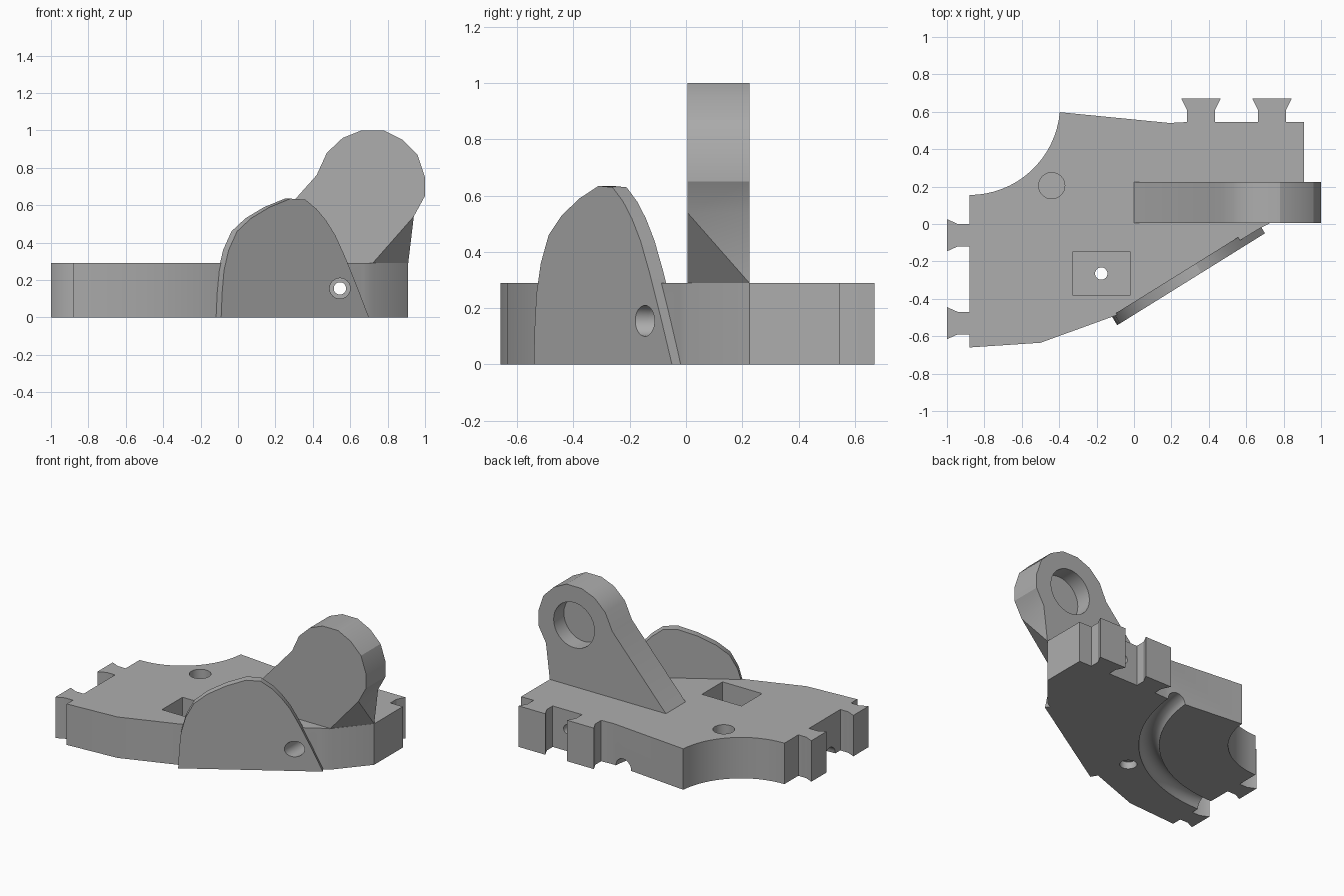
import bpy, bmesh, math
from mathutils import Vector

cube = bpy.data.objects.get("Cube")
if cube:
    bpy.data.objects.remove(cube, do_unlink=True)

grey = bpy.data.materials.new("plain grey")
grey.use_nodes = True
grey.diffuse_color = (0.42, 0.42, 0.42, 1)
grey.node_tree.nodes["Principled BSDF"].inputs["Base Color"].default_value = (0.42, 0.42, 0.42, 1)

PLATE_TOP = 0.29


def finish(bm, name):
    bmesh.ops.recalc_face_normals(bm, faces=bm.faces)
    mesh = bpy.data.meshes.new(name)
    bm.to_mesh(mesh)
    bm.free()
    mesh.materials.append(grey)
    obj = bpy.data.objects.new(name, mesh)
    bpy.context.collection.objects.link(obj)
    return obj


def prism(points, offset):
    """Closed solid swept from a flat outline along an offset."""
    bm = bmesh.new()
    face = bm.faces.new([bm.verts.new(p) for p in points])
    moved = bmesh.ops.extrude_face_region(bm, geom=[face], use_keep_orig=True)
    bmesh.ops.translate(bm, vec=offset,
                        verts=[v for v in moved["geom"] if isinstance(v, bmesh.types.BMVert)])
    return bm


def cylinder(name, start, end, radius):
    axis = Vector(end) - Vector(start)
    bpy.ops.mesh.primitive_cylinder_add(vertices=32, radius=radius, depth=axis.length,
                                        location=(Vector(start) + Vector(end)) / 2,
                                        rotation=axis.to_track_quat('Z', 'Y').to_euler())
    obj = bpy.context.object
    obj.name = name
    obj.data.materials.append(grey)
    return obj


def cut(target, cutters):
    bpy.context.view_layer.objects.active = target
    for c in cutters:
        c.hide_render = True
        mod = target.modifiers.new("cut", 'BOOLEAN')
        mod.operation = 'DIFFERENCE'
        mod.solver = 'EXACT'
        mod.object = c
        bpy.ops.object.modifier_apply(modifier=mod.name)


def tail(center, root, tip, neck=0.075, flare=0.105):
    """Dovetail outline as (along edge, outward) pairs."""
    knee = root + (tip - root) * 0.52
    half = [(neck, root), (neck, knee), (flare, tip)]
    return [(center + w, d) for w, d in half] + [(center - w, d) for w, d in reversed(half)]


# Base plate outline: front edge, back tails, scooped corner, left tails
outline = [(-0.88, -0.66), (-0.5, -0.635), (-0.1, -0.49), (0.67, -0.025), (0.72, 0),
           (0.91, 0.225), (0.91, 0.545)]
for x in (0.738, 0.358):
    outline += tail(x, 0.545, 0.67)
outline += [(0.19, 0.54)]
scoop = Vector((-0.88, 0.64))
for i in range(17):
    a = math.radians(-5 - 85 * i / 16)
    outline.append((scoop.x + 0.485 * math.cos(a), scoop.y + 0.485 * math.sin(a)))
for y in (-0.06, -0.53):
    outline += [(-d, w) for w, d in tail(y, 0.88, 1.0, 0.06, 0.086)]
plate = finish(prism([(x, y, 0) for x, y in outline], (0, 0, PLATE_TOP)), "base_plate")

# Ear bracket with a slanted lower corner
ear_side = [(0, PLATE_TOP), (0.91, PLATE_TOP), (0.94, 0.54), (1.0, 0.65), (1.0, 0.75),
            (0.96, 0.87), (0.88, 0.95), (0.78, 1.0), (0.66, 1.0), (0.56, 0.96),
            (0.475, 0.88), (0.42, 0.76)]
bm = prism([(x, 0.005, z) for x, z in ear_side], (0, 0.22, 0))
p, q, r = Vector((0.72, 0.005, PLATE_TOP)), Vector((0.91, 0.225, PLATE_TOP)), Vector((0.94, 0.005, 0.54))
normal = (q - p).cross(r - p)
if normal.x < 0:
    normal.negate()
cutting = bmesh.ops.bisect_plane(bm, geom=bm.verts[:] + bm.edges[:] + bm.faces[:],
                                 plane_co=p, plane_no=normal, dist=0.0005, clear_outer=True)
bmesh.ops.holes_fill(bm, edges=[e for e in bm.edges if e.is_boundary], sides=0)
ear = finish(bm, "ear_bracket")

# Upright guard on the slanted front edge
guard_side = [(-0.09, 0), (-0.085, 0.13), (-0.075, 0.25), (-0.05, 0.36), (-0.005, 0.46),
              (0.07, 0.53), (0.17, 0.59), (0.28, 0.635), (0.36, 0.63), (0.42, 0.58),
              (0.47, 0.52), (0.52, 0.44), (0.57, 0.33), (0.635, 0.17), (0.7, 0)]
guard = finish(prism([(x, -0.535 + (x + 0.08) * 0.622, z) for x, z in guard_side],
                     (-0.03, 0.05, 0)), "front_guard")

# Bolt bore running front to back, shared by guard and plate
bore = cylinder("bore_cutter", (0.545, -0.5, 0.155), (0.545, 0.9, 0.155), 0.033)
bore_head = cylinder("bore_head_cutter", (0.545, -0.5, 0.155), (0.545, 0.02, 0.155), 0.055)

# Square pocket, its bolt hole, round blind hole and ring groove underneath
pocket = finish(prism([(-0.33, -0.38, 0.14), (-0.02, -0.38, 0.14), (-0.02, -0.15, 0.14),
                       (-0.33, -0.15, 0.14)], (0, 0, 0.3)), "pocket_cutter")
pin = cylinder("pin_cutter", (-0.175, -0.265, -0.1), (-0.175, -0.265, 0.4), 0.033)
pin_head = cylinder("pin_head_cutter", (-0.175, -0.265, -0.1), (-0.175, -0.265, 0.05), 0.055)
blind = cylinder("blind_cutter", (-0.44, 0.205, 0.19), (-0.44, 0.205, 0.4), 0.07)
bpy.ops.mesh.primitive_torus_add(location=(scoop.x, scoop.y, 0), major_radius=0.99,
                                 minor_radius=0.065, major_segments=96, minor_segments=24)
groove = bpy.context.object
groove.name = "groove_cutter"
groove.data.materials.append(grey)

# Blind socket in the back of the ear
socket = cylinder("socket_cutter", (0.72, 0.11, 0.725), (0.72, 0.4, 0.725), 0.16)

cut(plate, [groove, pocket, pin, pin_head, blind, bore, bore_head])
cut(guard, [bore, bore_head])
cut(ear, [socket])
for c in (groove, pocket, pin, pin_head, blind, bore, bore_head, socket):
    bpy.data.objects.remove(c, do_unlink=True)

# Smooth the curved walls and keep the corners sharp
bpy.ops.object.select_all(action='DESELECT')
for obj in (plate, ear, guard):
    obj.select_set(True)
bpy.context.view_layer.objects.active = plate
bpy.ops.object.shade_smooth_by_angle(angle=math.radians(25))
